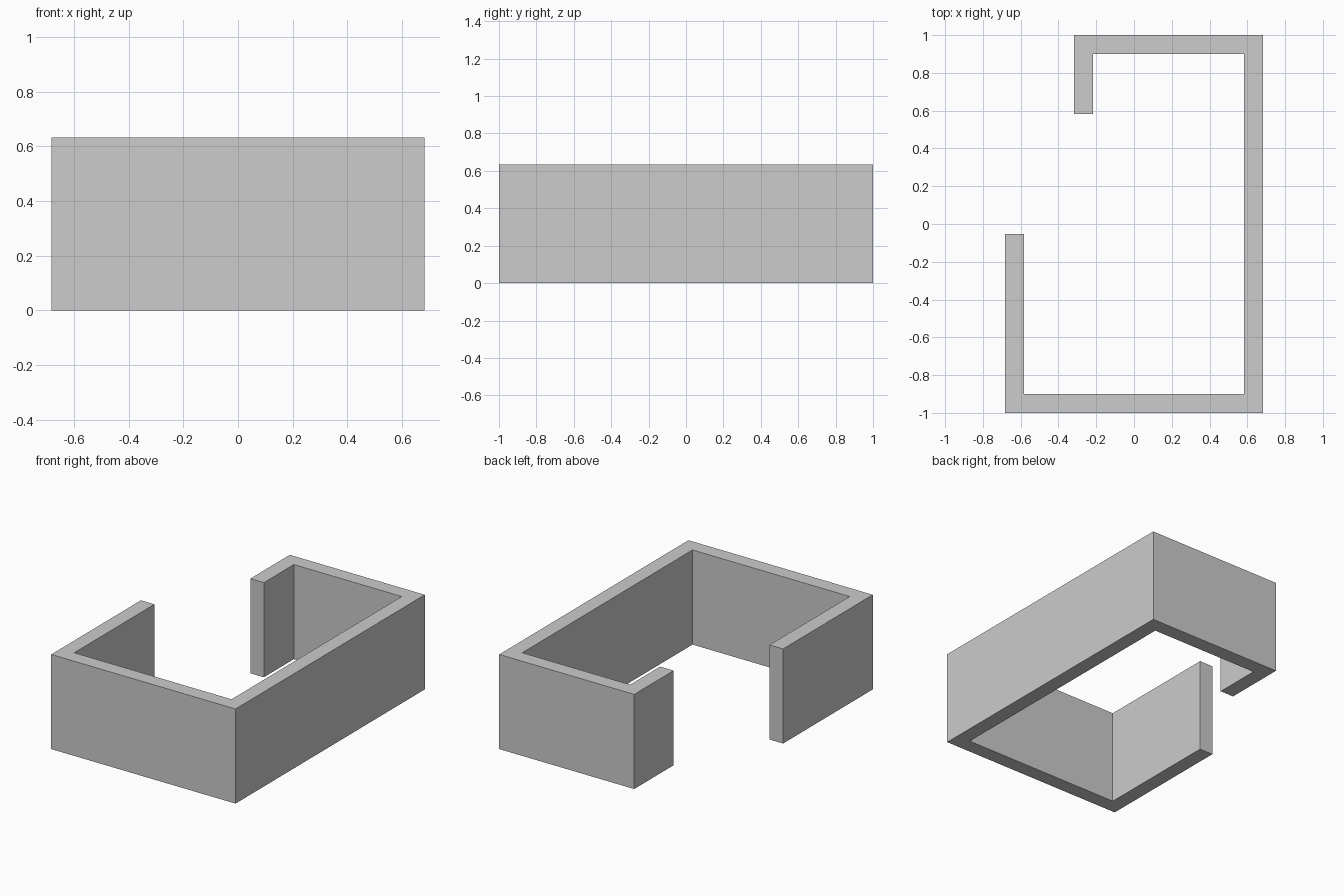
import bpy
import bmesh

if "Cube" in bpy.data.objects:
    bpy.data.objects.remove(bpy.data.objects["Cube"])

HEIGHT = 0.633
W, L, T = 0.682, 1.0, 0.1     # half width, half length, wall thickness
LIP_X, LIP_END = -0.317, 0.583  # short return wall at the back
SIDE_END = -0.052               # free end of the left wall

# One neutral colour
grey = bpy.data.materials.new("light grey")
grey.diffuse_color = (0.604, 0.604, 0.604, 1.0)
grey.use_nodes = True
grey.node_tree.nodes["Principled BSDF"].inputs["Base Color"].default_value = grey.diffuse_color

# Plan outline of the open wall: outer loop, then back along the inside
outline = [
    (-W, SIDE_END), (-W, -L), (W, -L), (W, L), (LIP_X, L), (LIP_X, LIP_END),
    (LIP_X + T, LIP_END), (LIP_X + T, L - T), (W - T, L - T),
    (W - T, -L + T), (-W + T, -L + T), (-W + T, SIDE_END),
]

# Extrude the outline up into solid walls
bm = bmesh.new()
base = bm.faces.new([bm.verts.new((x, y, 0)) for x, y in outline])
top = bmesh.ops.extrude_face_region(bm, geom=[base], use_keep_orig=True)["geom"]
bmesh.ops.translate(bm, vec=(0, 0, HEIGHT),
                    verts=[v for v in top if isinstance(v, bmesh.types.BMVert)])
bmesh.ops.recalc_face_normals(bm, faces=bm.faces)

mesh = bpy.data.meshes.new("room_walls")
bm.to_mesh(mesh)
bm.free()
mesh.materials.append(grey)
walls = bpy.data.objects.new("room_walls", mesh)
bpy.context.collection.objects.link(walls)
